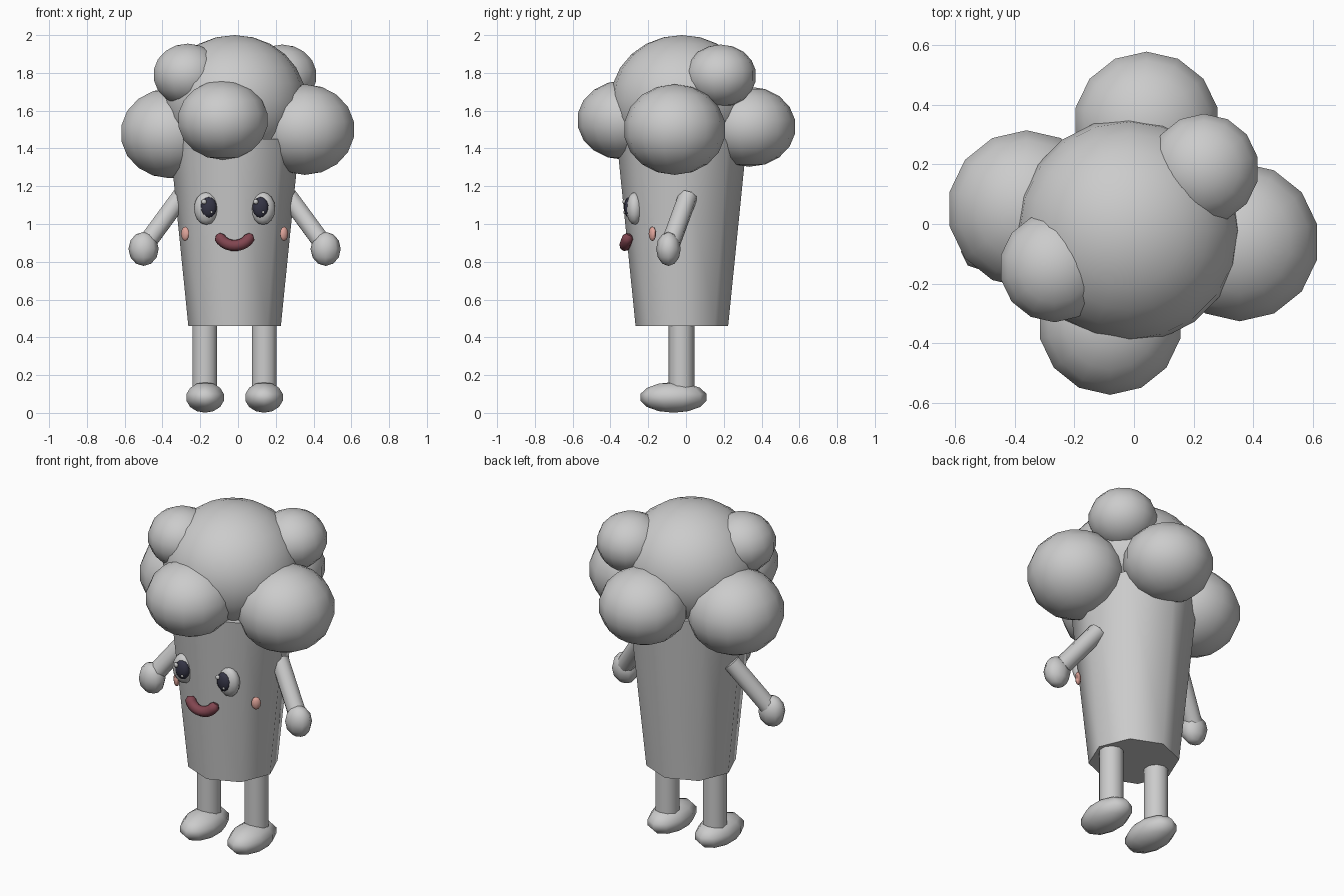
import bpy, math
from mathutils import Vector

if "Cube" in bpy.data.objects:
    bpy.data.objects.remove(bpy.data.objects["Cube"])

CX, CY = -0.018, -0.022   # axis of the stalk


def material(name, rgb):
    m = bpy.data.materials.new(name)
    m.diffuse_color = (*rgb, 1)
    m.use_nodes = True
    m.node_tree.nodes["Principled BSDF"].inputs["Base Color"].default_value = m.diffuse_color
    return m


dark = material("dark", (0.035, 0.035, 0.06))
rose = material("rose", (0.22, 0.06, 0.08))
pink = material("pink", (0.75, 0.38, 0.33))


def finish(name, mat=None):
    o = bpy.context.object
    o.name = name
    bpy.ops.object.shade_smooth_by_angle(angle=math.radians(65))
    if mat:
        o.data.materials.append(mat)
    return o


def ball(name, loc, size, seg=14, rings=9, mat=None, rot=(0, 0, 0)):
    bpy.ops.mesh.primitive_uv_sphere_add(segments=seg, ring_count=rings, radius=1,
                                         location=loc, rotation=rot)
    bpy.context.object.scale = size
    bpy.ops.object.transform_apply(location=False, rotation=False, scale=True)
    return finish(name, mat)


def rod(name, a, b, r, sides=10):
    a, b = Vector(a), Vector(b)
    d = b - a
    bpy.ops.mesh.primitive_cylinder_add(vertices=sides, radius=r, depth=d.length,
                                        location=(a + b) / 2,
                                        rotation=d.to_track_quat('Z', 'Y').to_euler())
    return finish(name)


# tapered stalk
bpy.ops.mesh.primitive_cone_add(vertices=8, radius1=0.245, radius2=0.345, depth=0.99,
                                location=(CX, CY, 0.955))
finish("stalk")

# crown and its lobes: name, centre, half sizes
ball("crown", (CX, CY, 1.655), (0.377, 0.377, 0.345), 20, 12)
lobes = [
    ("left_lobe", (-0.36, 0.05, 1.48), (0.268, 0.268, 0.238)),
    ("right_lobe", (0.354, -0.06, 1.50), (0.270, 0.270, 0.240)),
    ("front_lobe", (-0.08, -0.33, 1.55), (0.245, 0.246, 0.210)),
    ("back_lobe", (0.042, 0.335, 1.515), (0.248, 0.246, 0.212)),
    ("upper_front_lobe", (-0.266, -0.145, 1.79), (0.187, 0.187, 0.165)),
    ("upper_back_lobe", (0.234, 0.184, 1.785), (0.187, 0.188, 0.165)),
]
for name, loc, size in lobes:
    ball(name, loc, size)

# paired parts
for side, s in (("left", -1), ("right", 1)):
    X = lambda dx: CX + s * dx
    rod(side + "_arm", (X(0.285), 0.01, 1.145), (X(0.465), -0.08, 0.90), 0.052, 8)
    ball(side + "_hand", (X(0.482), -0.093, 0.868), (0.08, 0.065, 0.09), 8, 6)
    rod(side + "_leg", (X(0.157), -0.024, 0.09), (X(0.157), -0.024, 0.50), 0.068)
    ball(side + "_foot", (X(0.156), -0.066, 0.082), (0.107, 0.18, 0.081), 10, 7)
    # face
    ball(side + "_eye", (X(0.15), -0.272, 1.082), (0.065, 0.045, 0.086), 12, 8)
    ball(side + "_pupil", (X(0.137), -0.302, 1.088), (0.045, 0.026, 0.055), 10, 7, dark)
    ball(side + "_glint", (X(0.137) - 0.025, -0.326, 1.118), (0.014, 0.010, 0.014), 8, 5)
    ball(side + "_small_glint", (X(0.137) + 0.015, -0.326, 1.062),
         (0.008, 0.006, 0.008), 6, 4)
    ball(side + "_cheek", (X(0.262), -0.178, 0.948), (0.026, 0.016, 0.038), 8, 6, pink,
         (0, 0, s * math.radians(35)))

# smiling mouth as a bevelled arc
curve = bpy.data.curves.new("mouth", 'CURVE')
curve.dimensions = '3D'
curve.bevel_depth = 0.03
curve.bevel_resolution = 2
curve.use_fill_caps = True
sp = curve.splines.new('POLY')
n = 12
sp.points.add(n)
for i, p in enumerate(sp.points):
    t = 2 * i / n - 1
    p.co = (CX + 0.084 * math.sin(t * 1.45), -0.323 + 0.022 * t * t,
            0.952 - 0.066 * math.cos(t * 1.45), 1)
    p.radius = 0.55 if abs(t) > 0.99 else 1
mouth = bpy.data.objects.new("mouth", curve)
bpy.context.collection.objects.link(mouth)
curve.materials.append(rose)
